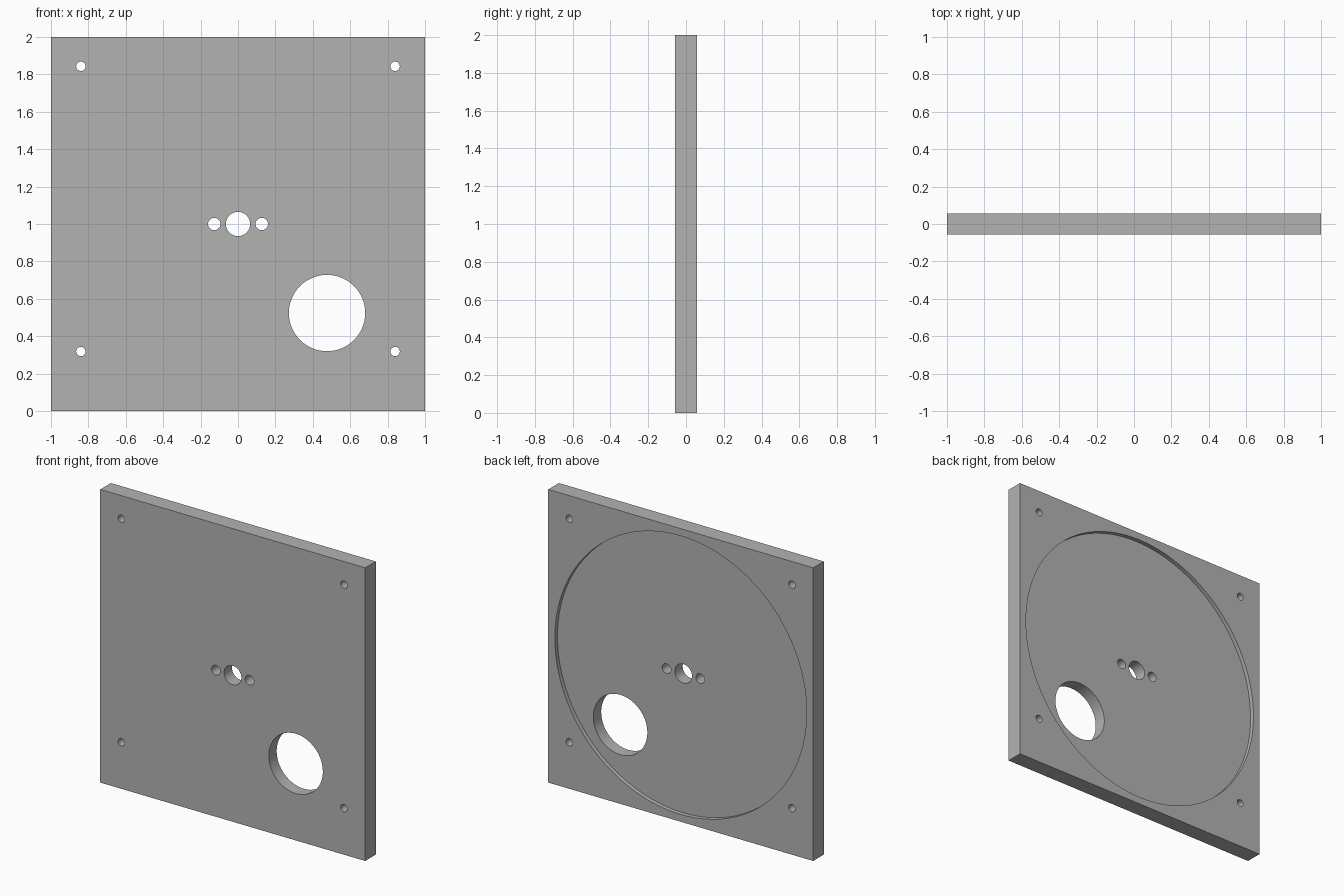
import bpy
from math import radians

cube = bpy.data.objects.get("Cube")
if cube:
    bpy.data.objects.remove(cube, do_unlink=True)

THICK = 0.114
RECESS = 0.0285

grey = bpy.data.materials.new("plain_grey")
grey.use_nodes = True
colour = (0.45, 0.45, 0.45, 1)
grey.diffuse_color = colour
grey.node_tree.nodes["Principled BSDF"].inputs["Base Color"].default_value = colour

# Square plate standing upright
bpy.ops.mesh.primitive_cube_add(size=1, location=(0, 0, 1))
plate = bpy.context.object
plate.name = "mounting_plate"
plate.scale = (2, THICK, 2)
bpy.ops.object.transform_apply(location=False, rotation=False, scale=True)
plate.data.materials.append(grey)


def cut(name, x, z, radius, y=0, depth=0.4, sides=48):
    """Bore a round pocket or hole along y, then discard the cutter."""
    bpy.ops.mesh.primitive_cylinder_add(
        vertices=sides, radius=radius, depth=depth,
        location=(x, y, z), rotation=(radians(90), 0, 0))
    cutter = bpy.context.object
    cutter.name = name + "_cutter"
    cutter.hide_render = True
    cutter.data.materials.append(grey)
    mod = plate.modifiers.new(name, "BOOLEAN")
    mod.operation = "DIFFERENCE"
    mod.solver = "EXACT"
    mod.object = cutter
    bpy.ops.object.select_all(action="DESELECT")
    bpy.context.view_layer.objects.active = plate
    plate.select_set(True)
    bpy.ops.object.modifier_apply(modifier=mod.name)
    bpy.data.objects.remove(cutter, do_unlink=True)


# Shallow round recess in the back
cut("back_recess", 0, 1, 0.95, y=THICK / 2 - RECESS + 0.1, depth=0.2, sides=128)

# Central shaft hole and large offset opening
cut("shaft_hole", 0, 1, 0.065)
cut("large_opening", 0.476, 0.524, 0.204, sides=96)

# Mirrored pairs: screw holes beside the shaft and at the corners
for side in (-1, 1):
    cut("shaft_screw_hole", side * 0.127, 1, 0.033)
    for z in (0.318, 1.843):
        cut("corner_hole", side * 0.84, z, 0.025)

bpy.ops.object.shade_smooth_by_angle(angle=radians(30))
